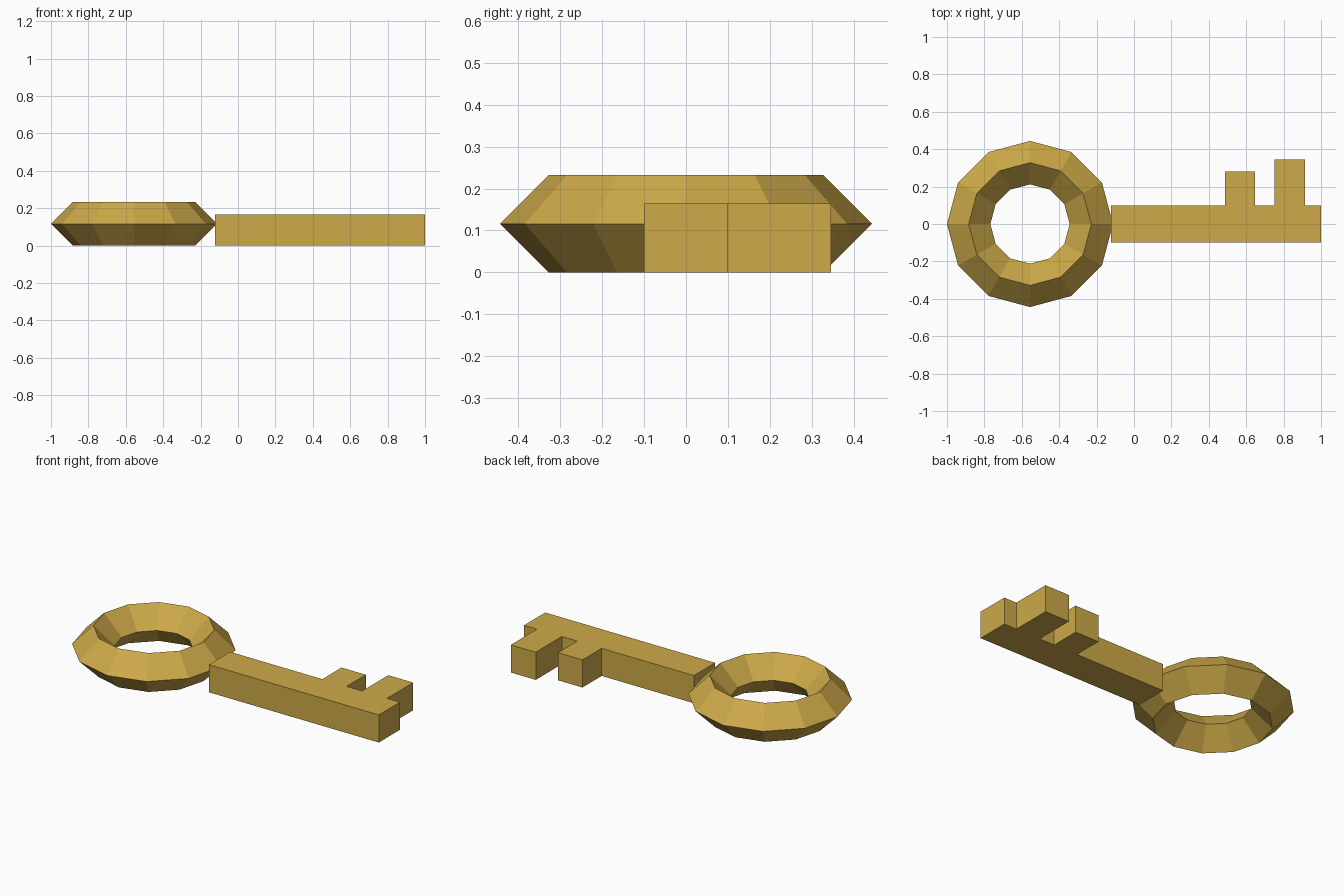
import bpy, bmesh

if "Cube" in bpy.data.objects:
    bpy.data.objects.remove(bpy.data.objects["Cube"])

gold = bpy.data.materials.new("gold")
gold.diffuse_color = (0.61, 0.40, 0.066, 1)
gold.use_nodes = True
gold.node_tree.nodes["Principled BSDF"].inputs["Base Color"].default_value = gold.diffuse_color

# Ring handle: twelve-sided torus with a diamond cross-section
bpy.ops.mesh.primitive_torus_add(major_segments=12, minor_segments=4,
                                 major_radius=0.328, minor_radius=0.116,
                                 location=(-0.556, 0, 0.116))
ring = bpy.context.object
ring.name = "ring_handle"
ring.data.materials.append(gold)
ring.data.shade_flat()

# Shaft with two teeth: one outline extruded upwards
outline = [(-0.122, -0.1), (1, -0.1), (1, 0.1), (0.915, 0.1), (0.915, 0.346),
           (0.75, 0.346), (0.75, 0.1), (0.648, 0.1), (0.648, 0.281),
           (0.487, 0.281), (0.487, 0.1), (-0.122, 0.1)]
bm = bmesh.new()
base = bm.faces.new([bm.verts.new((x, y, 0)) for x, y in outline])
top = bmesh.ops.extrude_face_region(bm, geom=[base], use_keep_orig=True)["geom"]
bmesh.ops.translate(bm, vec=(0, 0, 0.165),
                    verts=[g for g in top if isinstance(g, bmesh.types.BMVert)])
bmesh.ops.recalc_face_normals(bm, faces=bm.faces)
mesh = bpy.data.meshes.new("toothed_shaft")
bm.to_mesh(mesh)
bm.free()
mesh.materials.append(gold)
shaft = bpy.data.objects.new("toothed_shaft", mesh)
bpy.context.collection.objects.link(shaft)
